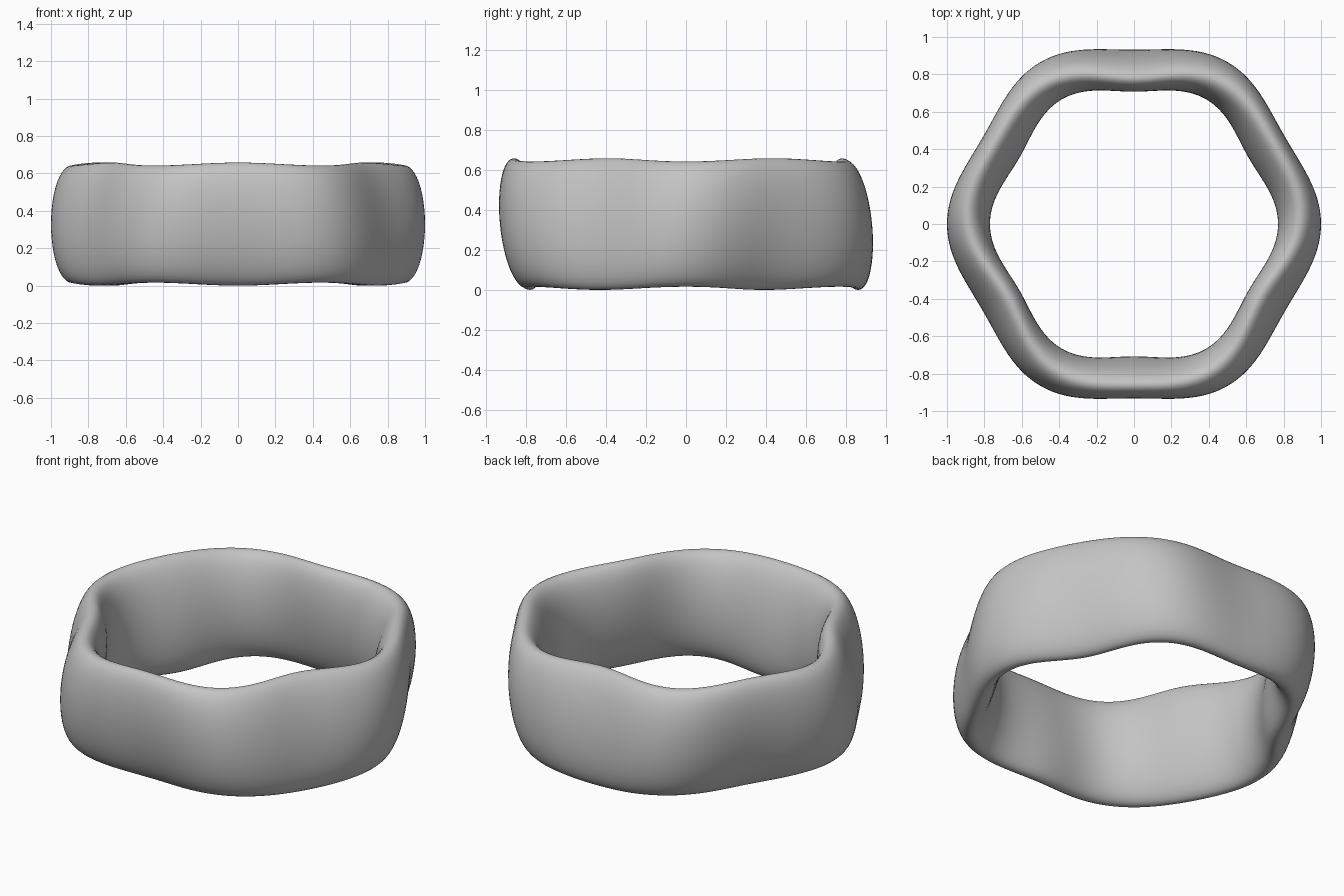
import bpy
import bmesh
from math import sin, cos, tau

cube = bpy.data.objects.get("Cube")
if cube:
    bpy.data.objects.remove(cube, do_unlink=True)

# One plain grey for the whole ring
grey = bpy.data.materials.new("plain grey")
grey.use_nodes = True
colour = (0.55, 0.55, 0.55, 1)
grey.diffuse_color = colour
grey.node_tree.nodes["Principled BSDF"].inputs["Base Color"].default_value = colour

AROUND, SECTION = 180, 48


def ring_point(a, p):
    """Tall oval section swept round a six-cornered path, leaning in and out by turns."""
    corner = cos(6 * a)
    radius = 0.8525 + 0.0325 * corner
    thick = 0.11 + 0.005 * corner
    height = 0.321 - 0.008 * corner
    lean = 0.04 * sin(3 * a)
    r = radius + thick * cos(p) + lean * sin(p)
    return r * cos(a), r * sin(a), 0.33 + height * sin(p)


# Sweep the section round and bridge neighbouring loops
bm = bmesh.new()
loops = [[bm.verts.new(ring_point(tau * i / AROUND, tau * j / SECTION))
          for j in range(SECTION)] for i in range(AROUND)]
for i in range(AROUND):
    here, ahead = loops[i - 1], loops[i]
    for j in range(SECTION):
        bm.faces.new((here[j - 1], ahead[j - 1], ahead[j], here[j]))
bmesh.ops.recalc_face_normals(bm, faces=bm.faces)
for face in bm.faces:
    face.smooth = True

mesh = bpy.data.meshes.new("wavy_ring")
bm.to_mesh(mesh)
bm.free()
mesh.materials.append(grey)

# Rest the ring on the ground
low = min(v.co.z for v in mesh.vertices)
for v in mesh.vertices:
    v.co.z -= low
ring = bpy.data.objects.new("wavy_ring", mesh)
bpy.context.collection.objects.link(ring)
